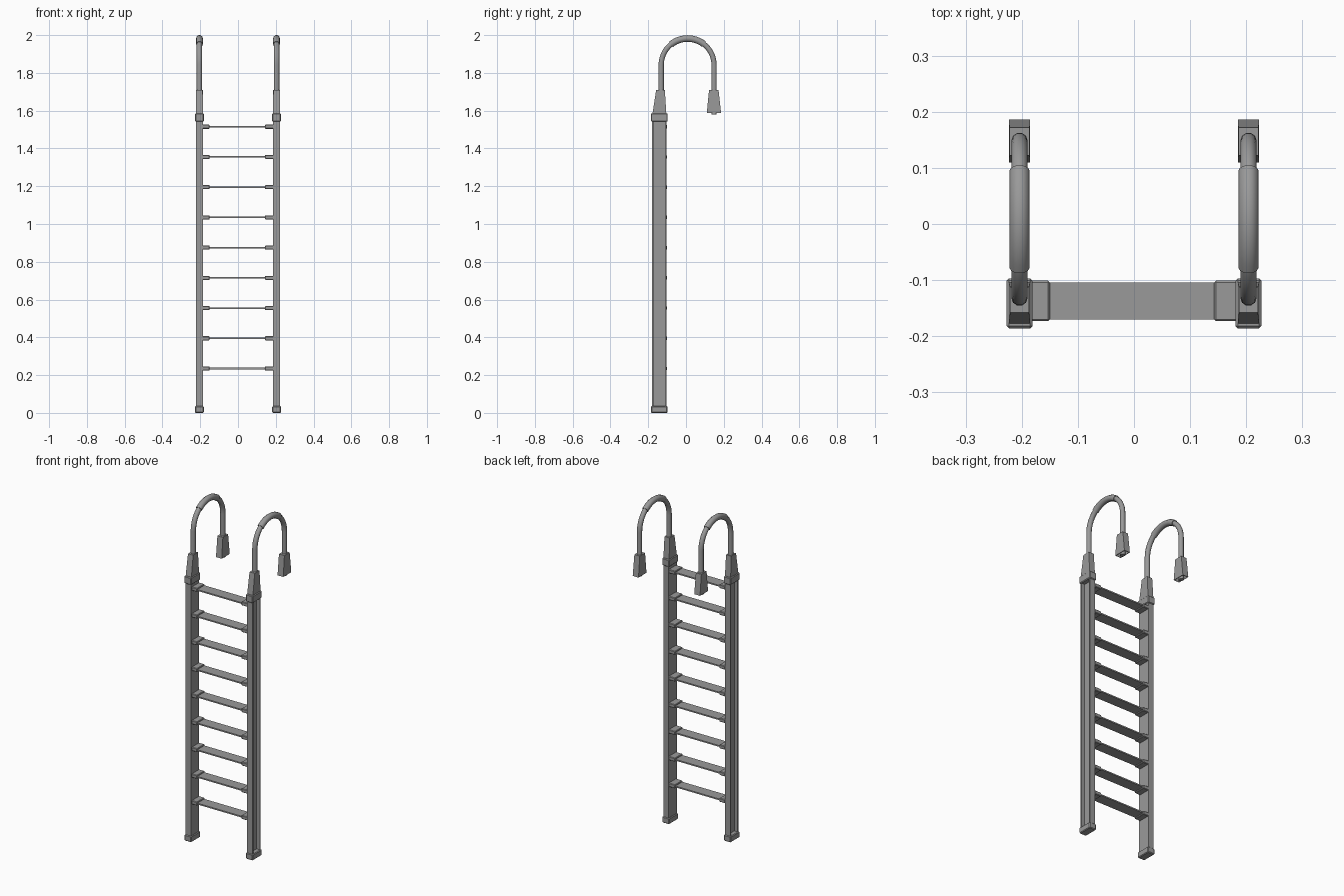
import bpy, bmesh, math

if "Cube" in bpy.data.objects:
    bpy.data.objects.remove(bpy.data.objects["Cube"], do_unlink=True)

grey = bpy.data.materials.new("metal grey")
grey.use_nodes = True
COLOUR = (0.32, 0.32, 0.32, 1)
grey.diffuse_color = COLOUR
grey.node_tree.nodes["Principled BSDF"].inputs["Base Color"].default_value = COLOUR

RAIL_X, RAIL_Y = 0.204, -0.141
ARCH_Y, ARCH_Z, ARCH_R = 0.0085, 1.842, 0.14


def add_object(name, data):
    ob = bpy.data.objects.new(name, data)
    data.materials.append(grey)
    bpy.context.collection.objects.link(ob)
    return ob


def loft(name, sections, hollow=False):
    """Stack of rectangles (z, x0, x1, y0, y1), closed at both ends unless hollow."""
    bm = bmesh.new()
    rings = [[bm.verts.new(p) for p in ((x0, y0, z), (x1, y0, z), (x1, y1, z), (x0, y1, z))]
             for z, x0, x1, y0, y1 in sections]
    for low, high in zip(rings, rings[1:]):
        for i in range(4):
            j = (i + 1) % 4
            bm.faces.new((low[i], low[j], high[j], high[i]))
    if not hollow:
        bm.faces.new(rings[0][::-1])
    bm.faces.new(rings[-1])
    me = bpy.data.meshes.new(name)
    bm.to_mesh(me)
    bm.free()
    ob = add_object(name, me)
    if hollow:
        solid = ob.modifiers.new("wall", 'SOLIDIFY')
        solid.thickness = 0.004
    return ob


def box(name, x0, x1, y0, y1, z0, z1, bevel=0):
    ob = loft(name, [(z0, x0, x1, y0, y1), (z1, x0, x1, y0, y1)])
    if bevel:
        mod = ob.modifiers.new("bevel", 'BEVEL')
        mod.width = bevel
        mod.segments = 1
    return ob


def channel(name, side):
    """C-shaped rail, open on its outer side."""
    out, back, inner = 0.018, 0.039, 0.031
    floor = -0.004
    profile = [(-out, -back), (out, -back), (out, -inner), (floor, -inner),
               (floor, inner), (out, inner), (out, back), (-out, back)]
    bm = bmesh.new()
    verts = [bm.verts.new((side * (RAIL_X + x), RAIL_Y + y, 0.02)) for x, y in profile]
    face = bm.faces.new(verts)
    res = bmesh.ops.extrude_face_region(bm, geom=[face])
    top = [v for v in res["geom"] if isinstance(v, bmesh.types.BMVert)]
    bmesh.ops.translate(bm, verts=top, vec=(0, 0, 1.55))
    bmesh.ops.recalc_face_normals(bm, faces=bm.faces)
    me = bpy.data.meshes.new(name)
    bm.to_mesh(me)
    bm.free()
    add_object(name, me)


def tube(name, points, radius):
    cu = bpy.data.curves.new(name, 'CURVE')
    cu.dimensions = '3D'
    cu.bevel_depth = radius
    cu.bevel_resolution = 3
    cu.use_fill_caps = True
    sp = cu.splines.new('POLY')
    sp.points.add(len(points) - 1)
    for p, co in zip(sp.points, points):
        p.co = (*co, 1)
    sp.use_smooth = True
    add_object(name, cu)


def arc(x, start, end, steps):
    angles = [math.radians(start + (end - start) * i / steps) for i in range(steps + 1)]
    return [(x, ARCH_Y + ARCH_R * math.cos(a), ARCH_Z + ARCH_R * math.sin(a)) for a in angles]


for side, label in ((1, "left"), (-1, "right")):
    x = side * RAIL_X
    channel(label + "_rail", side)

    # End caps of the rail
    box(label + "_bottom_cap", x - 0.023, x + 0.023, -0.185, -0.098, 0, 0.036, 0.004)
    box(label + "_top_cap", x - 0.023, x + 0.023, -0.186, -0.097, 1.542, 1.586, 0.004)

    # Tapered socket above the rail and hollow foot at the free end
    loft(label + "_socket", [(1.58, x - 0.019, x + 0.019, -0.178, -0.104),
                             (1.71, x - 0.017, x + 0.017, -0.158, -0.112)])
    loft(label + "_foot", [(1.587, x - 0.019, x + 0.019, 0.11, 0.186),
                           (1.71, x - 0.018, x + 0.018, 0.122, 0.172)], hollow=True)

    # Handrail arch with a thicker grip at the crown
    near, far = ARCH_Y - ARCH_R, ARCH_Y + ARCH_R
    tube(label + "_handrail", [(x, far, 1.58)] + arc(x, 0, 180, 24) + [(x, near, 1.65)], 0.0145)
    tube(label + "_grip", arc(x, 52, 128, 12), 0.0182)

# Rungs with a bracket at each end
for i in range(9):
    z = 0.235 + 0.16 * i
    box(f"rung_{i + 1}", -0.17, 0.17, -0.170, -0.104, z - 0.004, z + 0.004)
    box(f"left_bracket_{i + 1}", 0.143, 0.188, -0.173, -0.101, z - 0.011, z + 0.011, 0.003)
    box(f"right_bracket_{i + 1}", -0.188, -0.15, -0.173, -0.101, z - 0.011, z + 0.011, 0.003)
